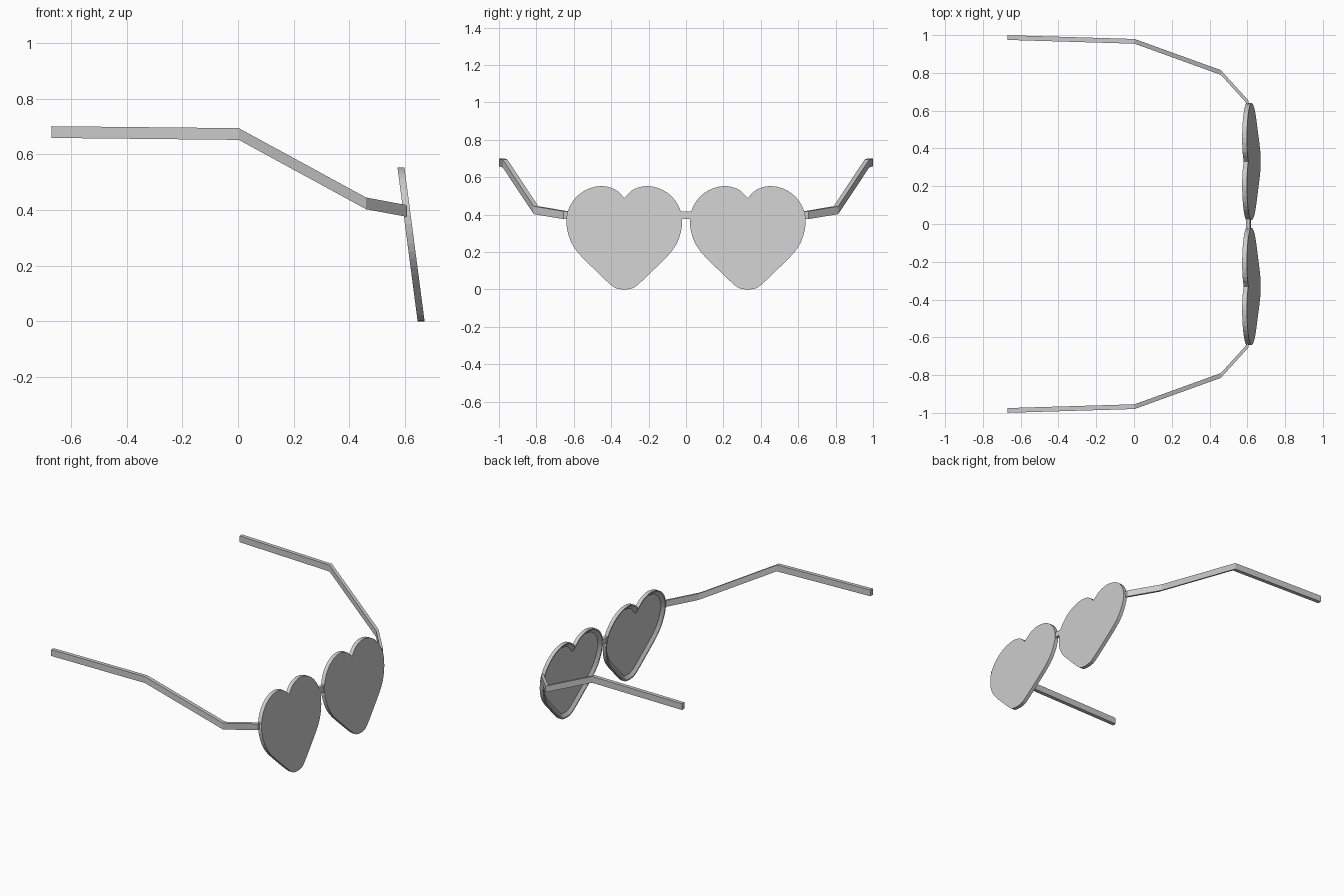
import bpy
import bmesh
from mathutils import Vector

if "Cube" in bpy.data.objects:
    bpy.data.objects.remove(bpy.data.objects["Cube"])

grey = bpy.data.materials.new("plain grey")
grey.use_nodes = True
colour = (0.6, 0.6, 0.6, 1)
grey.diffuse_color = colour
grey.node_tree.nodes["Principled BSDF"].inputs["Base Color"].default_value = colour

THICK = 0.025


def front_x(z):
    """Depth of the tilted front plane at height z."""
    return 0.67 - 0.131 * z


def finish(name, bm):
    bmesh.ops.recalc_face_normals(bm, faces=bm.faces)
    mesh = bpy.data.meshes.new(name)
    bm.to_mesh(mesh)
    bm.free()
    mesh.materials.append(grey)
    obj = bpy.data.objects.new(name, mesh)
    bpy.context.collection.objects.link(obj)
    return obj


def smooth_path(points, steps):
    """Catmull-Rom curve through the points."""
    pts = [Vector(p) for p in points]
    pts = [2 * pts[0] - pts[1]] + pts + [2 * pts[-1] - pts[-2]]
    path = []
    for a, b, c, d in zip(pts, pts[1:], pts[2:], pts[3:]):
        for i in range(steps):
            t = i / steps
            path.append(0.5 * (2 * b + (c - a) * t + (2 * a - 5 * b + 4 * c - d) * t**2
                               + (3 * b - a - 3 * c + d) * t**3))
    return path + [pts[-2]]


def loft(name, sections):
    """Closed bar through matching four-sided sections."""
    bm = bmesh.new()
    rings = [[bm.verts.new(p) for p in s] for s in sections]
    for a, b in zip(rings, rings[1:]):
        for i in range(4):
            j = (i + 1) % 4
            bm.faces.new((a[i], a[j], b[j], b[i]))
    bm.faces.new(rings[0])
    bm.faces.new(rings[-1])
    return finish(name, bm)


# Half heart from notch to tip, as offset from the lens centre and height
half = smooth_path([(0, 0.49), (0.05, 0.535), (0.125, 0.553), (0.21, 0.53), (0.275, 0.472),
                    (0.31, 0.385), (0.295, 0.28), (0.25, 0.2), (0.16, 0.108), (0.07, 0.023),
                    (0.035, 0.004), (0, 0)], 3)
heart = half + [Vector((-p.x, p.y)) for p in reversed(half[1:-1])]


# Lens: flat front, rim and hollow back with a sloped border
def lens(name, side):
    bm = bmesh.new()
    front = [bm.verts.new((front_x(p.y), side * 0.33 + p.x, p.y)) for p in heart]
    back = [bm.verts.new(v.co - Vector((THICK, 0, 0))) for v in front]
    bm.faces.new(front)
    rear = bm.faces.new(list(reversed(back)))
    for i in range(len(front)):
        j = (i + 1) % len(front)
        bm.faces.new((front[i], back[i], back[j], front[j]))
    bmesh.ops.recalc_face_normals(bm, faces=bm.faces)
    bmesh.ops.inset_individual(bm, faces=[rear], thickness=0.008, use_even_offset=True)
    bmesh.ops.inset_individual(bm, faces=[rear], thickness=0.022, depth=-0.017,
                               use_even_offset=True)
    finish(name, bm)


# Temple: bent bar of upright section, given by its centre line
def temple(name, side):
    path = [(0.605, 0.642, 0.397), (0.46, 0.802, 0.424), (0.003, 0.967, 0.673), (-0.67, 0.987, 0.68)]
    w, h = 0.0125, 0.021
    loft(name, [[(x, side * (y + a * w), z + b * h)
                 for a, b in ((-1, -1), (1, -1), (1, 1), (-1, 1))] for x, y, z in path])


for label, side in (("left", 1), ("right", -1)):
    lens(label + "_lens", side)
    temple(label + "_temple", side)

# Bridge between the lenses
loft("bridge", [[(front_x(z) - d, y, z) for d, z in
                 ((0.002, 0.377), (0.023, 0.377), (0.023, 0.416), (0.002, 0.416))]
                for y in (-0.03, 0.03)])
